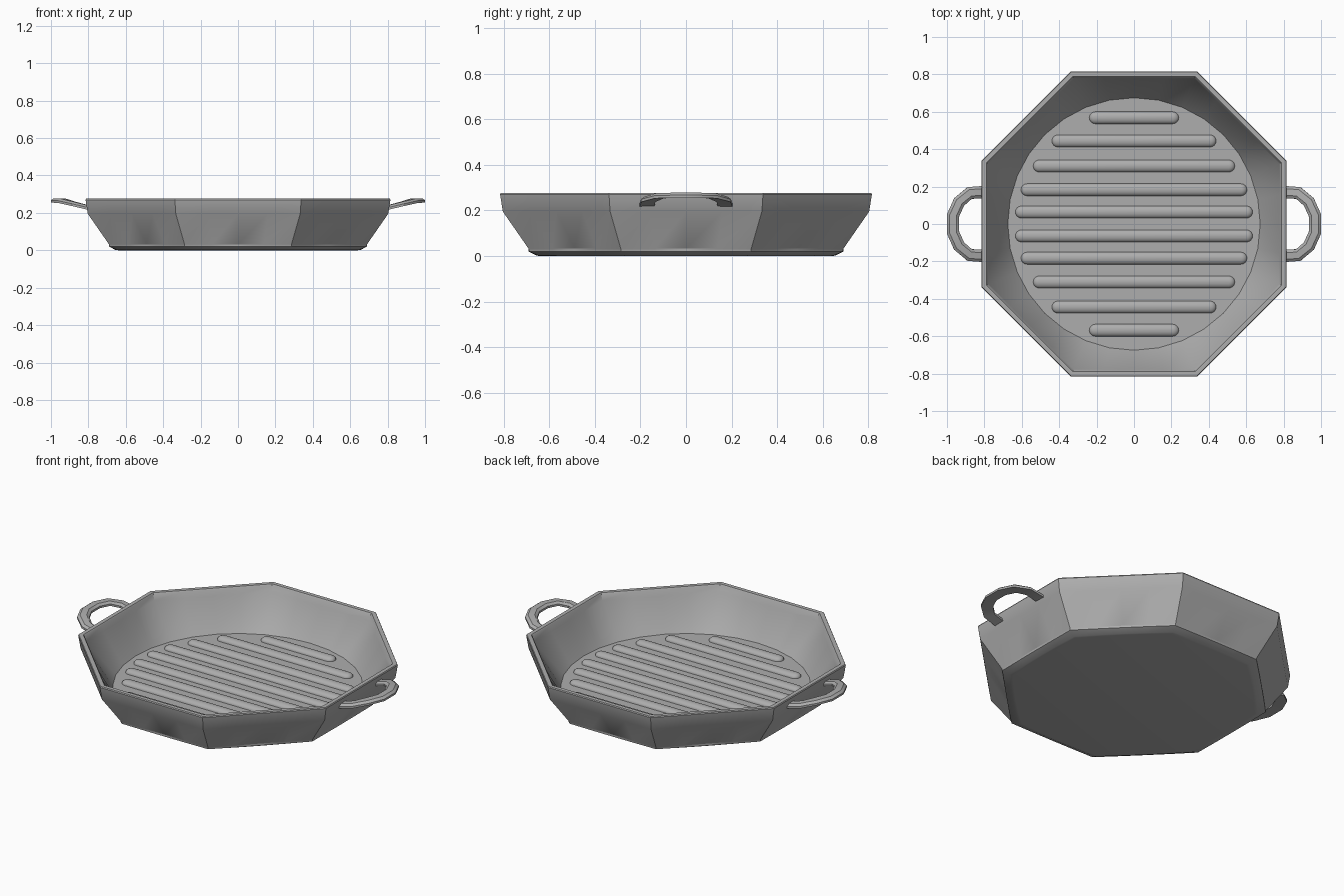
import bpy, bmesh, math
from mathutils import Vector

cube = bpy.data.objects.get("Cube")
if cube:
    bpy.data.objects.remove(cube)

grey = bpy.data.materials.new("cast grey")
grey.use_nodes = True
COLOUR = (0.42, 0.42, 0.42, 1)
grey.diffuse_color = COLOUR
grey.node_tree.nodes["Principled BSDF"].inputs["Base Color"].default_value = COLOUR


def loft(name, rings, closed=False):
    """Skin a list of equal-length rings and cap both ends."""
    bm = bmesh.new()
    loops = [[bm.verts.new(p) for p in ring] for ring in rings]
    n = len(loops[0])
    for a, b in zip(loops, loops[1:]):
        for i in range(n):
            j = (i + 1) % n
            bm.faces.new((a[i], a[j], b[j], b[i]))
    bm.faces.new(loops[0][::-1])
    bm.faces.new(loops[-1])
    bmesh.ops.recalc_face_normals(bm, faces=bm.faces)
    mesh = bpy.data.meshes.new(name)
    bm.to_mesh(mesh)
    bm.free()
    mesh.materials.append(grey)
    obj = bpy.data.objects.new(name, mesh)
    bpy.context.collection.objects.link(obj)
    bpy.ops.object.select_all(action='DESELECT')
    obj.select_set(True)
    bpy.context.view_layer.objects.active = obj
    bpy.ops.object.shade_smooth_by_angle(angle=math.radians(32))
    return obj


def pan_ring(size, z, roundness):
    """Octagon of the given half width, blended towards a circle."""
    pts = []
    for i in range(32):
        a = math.tau * i / 32
        off = (a + math.pi / 8) % (math.pi / 4) - math.pi / 8
        r = size * ((1 - roundness) / math.cos(off) + roundness)
        pts.append((r * math.cos(a), r * math.sin(a), z))
    return pts


# Pan: half width, height and roundness from the base, over the rim, to the floor
profile = [(0.64, 0, 0.2), (0.655, 0.002, 0.15), (0.69, 0.02, 0.05), (0.69, 0.032, 0),
           (0.803, 0.195, 0), (0.815, 0.27, 0), (0.812, 0.276, 0), (0.789, 0.276, 0),
           (0.784, 0.27, 0), (0.777, 0.235, 0), (0.675, 0.055, 1)]
loft("pan_body", [pan_ring(*p) for p in profile])


# Raised grill ribs with round ends
def rib(name, y, half_length, radius=0.033, height=0.022):
    rings = []
    for k in range(6):
        t = math.radians(16 * k)
        r = radius * math.cos(t)
        z = 0.05 + (0.005 if k else 0) + height * math.sin(t)
        ring = []
        for i in range(18):
            side = 1 if i < 9 else -1
            a = -math.pi / 2 + math.pi * (i % 9) / 8
            ring.append((side * (half_length - radius + r * math.cos(a)),
                         y + side * r * math.sin(a), z))
        rings.append(ring)
    loft(name, rings)


ribs = [(0.064, 0.635), (0.183, 0.605), (0.31, 0.54), (0.444, 0.44), (0.568, 0.24)]
for n, (y, half) in enumerate(ribs):
    rib(f"grill_rib_back_{n + 1}", y, half)
    rib(f"grill_rib_front_{n + 1}", -y, half)

# Loop handles: a flat bevelled section swept along a faceted bow
half_path = [(0.785, 0.172, 0.222), (0.878, 0.166, 0.246),
             (0.935, 0.118, 0.262), (0.968, 0.045, 0.264)]
path = [Vector(p) for p in half_path]
path += [Vector((p.x, -p.y, p.z)) for p in reversed(path)]
section = [(-0.033, -0.009), (0.033, -0.009), (0.033, 0.003),
           (0.018, 0.014), (-0.018, 0.014), (-0.033, 0.003)]


def handle(name, side):
    rings = []
    for i, p in enumerate(path):
        t = path[min(i + 1, len(path) - 1)] - path[max(i - 1, 0)]
        out = t.cross(Vector((0, 0, 1))).normalized()
        up = out.cross(t).normalized()
        ring = []
        for u, v in section:
            q = p - out * u + up * v
            ring.append((side * q.x, q.y, q.z))
        rings.append(ring)
    loft(name, rings)


handle("left_handle", 1)
handle("right_handle", -1)
